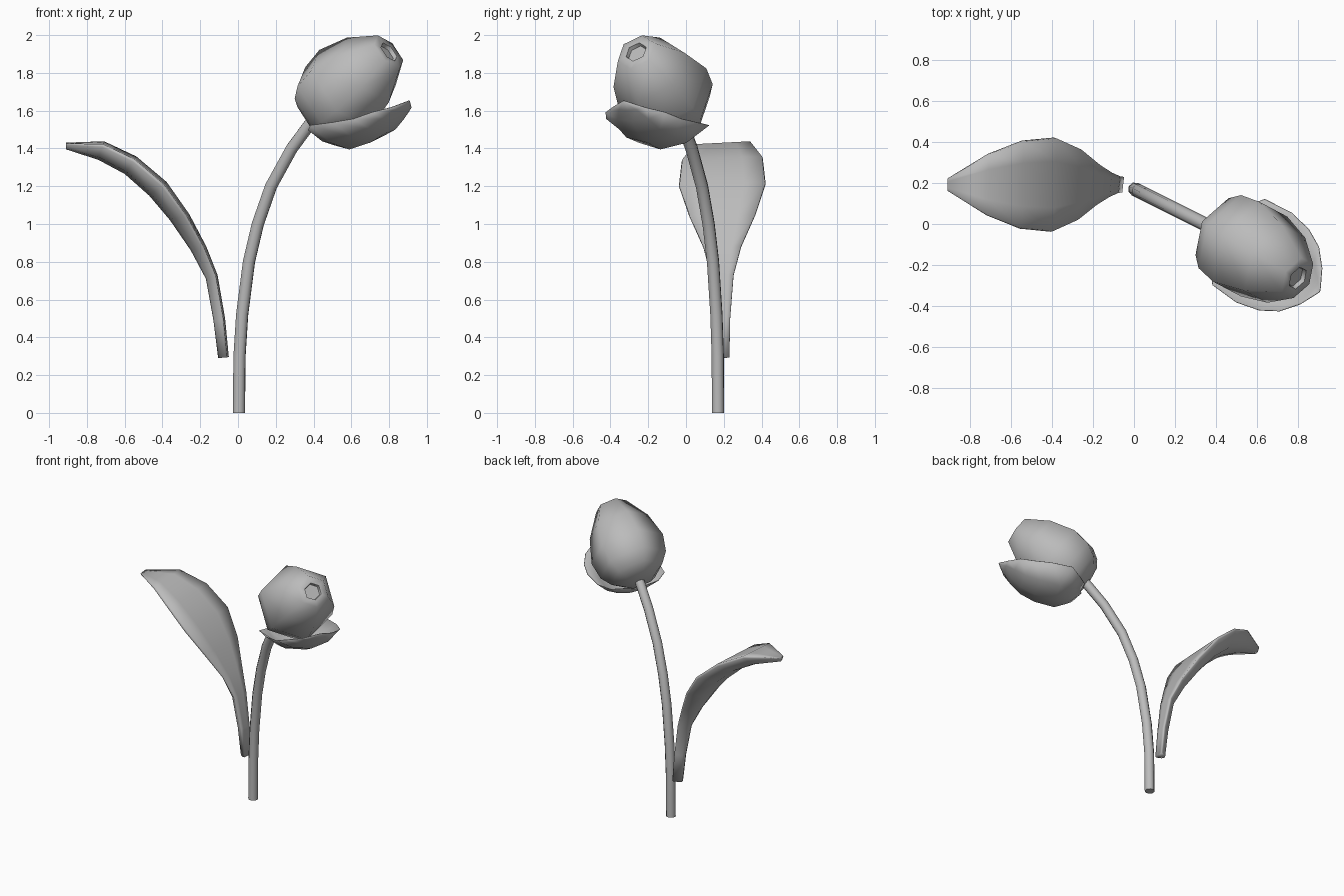
import bpy, bmesh, math
from mathutils import Vector

cube = bpy.data.objects.get("Cube")
if cube:
    bpy.data.objects.remove(cube, do_unlink=True)

grey = bpy.data.materials.new("plain_grey")
grey.use_nodes = True
GREY = (0.5, 0.5, 0.5, 1)
grey.diffuse_color = GREY
grey.node_tree.nodes["Principled BSDF"].inputs["Base Color"].default_value = GREY


def loft(name, rings, solid=True, angle=40):
    """Skin a list of equal-length point rows into a smooth surface."""
    bm = bmesh.new()
    rows = [[bm.verts.new(p) for p in ring] for ring in rings]
    n = len(rows[0])
    for a, b in zip(rows, rows[1:]):
        for i in range(n if solid else n - 1):
            j = (i + 1) % n
            bm.faces.new((a[i], a[j], b[j], b[i]))
    if solid:
        bm.faces.new(rows[0][::-1])
        bm.faces.new(rows[-1])
    mesh = bpy.data.meshes.new(name)
    bm.to_mesh(mesh)
    bm.free()
    mesh.materials.append(grey)
    obj = bpy.data.objects.new(name, mesh)
    bpy.context.collection.objects.link(obj)
    bpy.ops.object.select_all(action="DESELECT")
    obj.select_set(True)
    bpy.context.view_layer.objects.active = obj
    bpy.ops.object.shade_smooth_by_angle(angle=math.radians(angle))
    return obj


# Flower frame: axis leans forward and to the side, "up" is square to it
BASE = Vector((0.377, -0.007, 1.55))
AXIS = Vector((0.69, -0.42, 0.59)).normalized()
SIDE = Vector((0, 0, 1)).cross(AXIS).normalized()
UP = AXIS.cross(SIDE)


def around(t, r, deg):
    a = math.radians(deg)
    return BASE + AXIS * t + (SIDE * math.cos(a) + UP * math.sin(a)) * r


# Stem: round tube bending in one vertical plane
path = [(0.005, 0), (0.008, 0.3), (0.022, 0.52), (0.058, 0.8), (0.105, 1.0),
        (0.175, 1.2), (0.285, 1.4), (0.385, 1.535), (0.43, 1.59)]
pts = [Vector((x, 0.172 - 0.5 * x, z)) for x, z in path]
across = Vector((0.5, 1, 0)).normalized()
rings = []
for i, p in enumerate(pts):
    tangent = pts[min(i + 1, len(pts) - 1)] - pts[max(i - 1, 0)]
    if i == 0:
        tangent = Vector((0, 0, 1))
    out = tangent.cross(across).normalized()
    rings.append([p + 0.034 * (across * math.cos(k * math.pi / 4) + out * math.sin(k * math.pi / 4))
                  for k in range(8)])
loft("stem", rings, angle=50)

# Closed bud: six-sided, with a small sunken opening at the tip
profile = [(0.02, 0.05), (0.036, 0.125), (0.075, 0.185), (0.15, 0.238), (0.275, 0.26),
           (0.45, 0.212), (0.61, 0.11), (0.612, 0.06), (0.59, 0.055)]
loft("bud", [[around(t, r, 32 + 60 * k) for k in range(6)] for t, r in profile], angle=75)

# Loose lower petal: cupped sheet (distance along axis, radius, half angle)
petal_rows = [(0.015, 0.09, 45), (0.05, 0.2, 60), (0.11, 0.27, 65), (0.235, 0.317, 54),
              (0.34, 0.333, 44), (0.43, 0.32, 35), (0.5, 0.3, 20), (0.56, 0.283, 1)]
petal = loft("loose_petal",
             [[around(t, r, 270 + half * s / 2) for s in range(-2, 3)] for t, r, half in petal_rows],
             solid=False, angle=60)
thick = petal.modifiers.new("thickness", "SOLIDIFY")
thick.thickness = 0.004
thick.offset = 0

# Leaf: nearly flat on top and tilted a little, rounded below
# (upper edge x, z; keel x, z; half width)
leaf_rows = [(-0.05, 0.295, -0.105, 0.29, 0.038), (-0.07, 0.5, -0.13, 0.49, 0.042),
             (-0.11, 0.73, -0.17, 0.71, 0.06), (-0.17, 0.88, -0.25, 0.86, 0.1),
             (-0.26, 1.05, -0.36, 1.02, 0.175), (-0.38, 1.22, -0.47, 1.15, 0.23),
             (-0.54, 1.355, -0.6, 1.265, 0.215), (-0.71, 1.435, -0.74, 1.34, 0.15),
             (-0.91, 1.43, -0.91, 1.395, 0.03)]
steps = (-1, -0.5, 0, 0.5, 1)
rings = []
for ux, uz, kx, kz, w in leaf_rows:
    edge, keel = Vector((ux, 0.192, uz)), Vector((kx, 0.192, kz))
    upper = [keel.lerp(edge, 0.95 + 0.08 * s) + Vector((0, w * s * 0.98, 0)) for s in steps]
    lower = [keel.lerp(edge, (0.8 + 0.08 * s) * abs(s) ** 2.4) + Vector((0, w * s, 0)) for s in steps]
    rings.append(upper + lower[::-1])
loft("leaf", rings, angle=100)
